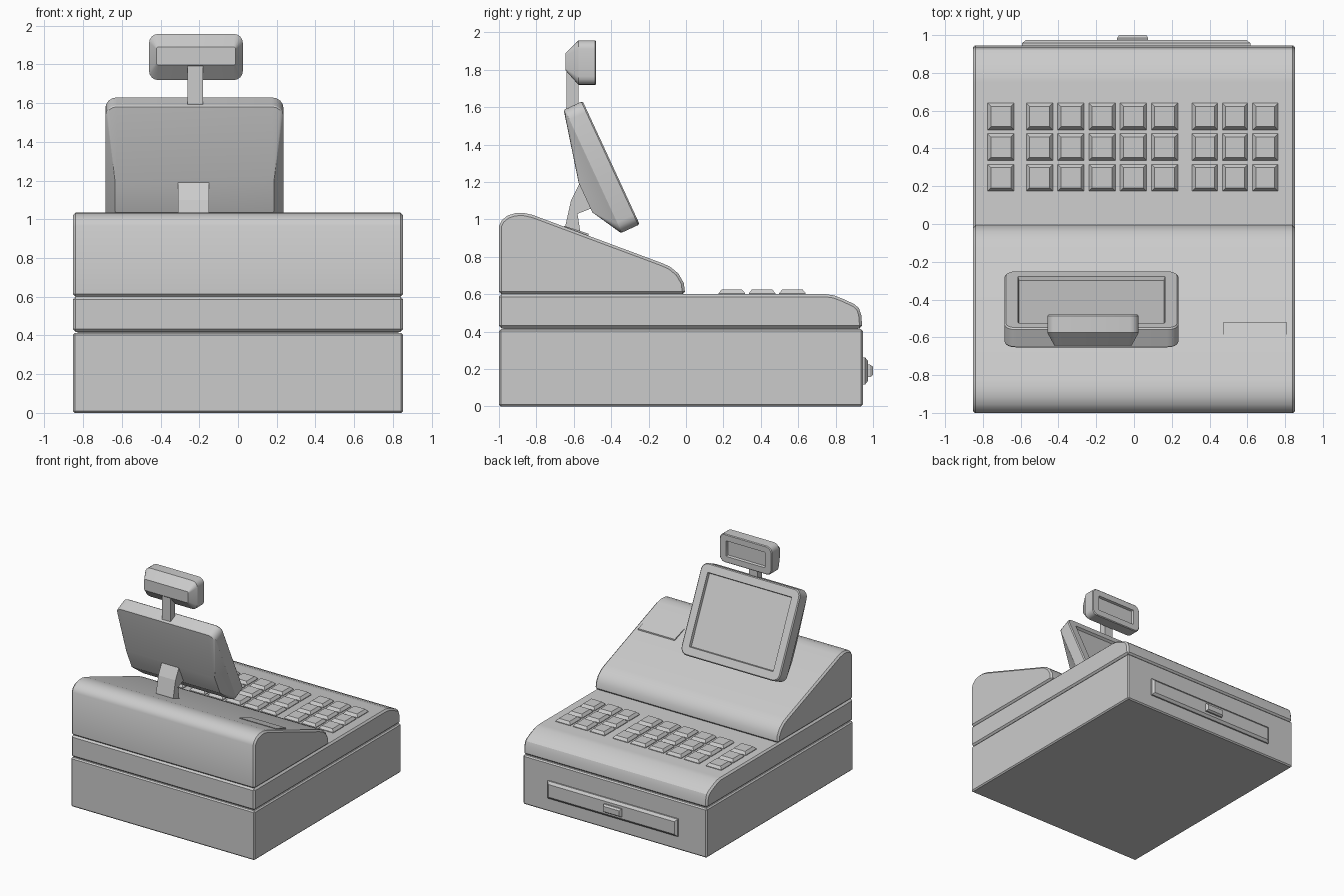
import bpy, bmesh, math
from mathutils import Matrix, Vector

if "Cube" in bpy.data.objects:
    bpy.data.objects.remove(bpy.data.objects["Cube"])


def finish(bm, name, loc=(0, 0, 0), tilt=0.0, smooth=True):
    bmesh.ops.recalc_face_normals(bm, faces=bm.faces)
    mesh = bpy.data.meshes.new(name)
    bm.to_mesh(mesh)
    bm.free()
    ob = bpy.data.objects.new(name, mesh)
    bpy.context.collection.objects.link(ob)
    ob.location = loc
    ob.rotation_euler.x = tilt
    if smooth:
        bpy.ops.object.select_all(action='DESELECT')
        bpy.context.view_layer.objects.active = ob
        ob.select_set(True)
        bpy.ops.object.shade_smooth_by_angle(angle=math.radians(28))
    return ob


def extrude(name, profile, x0, x1, bevel=0.0, smooth=True):
    """Side profile of (y, z) points extruded along x, with its sharp edges chamfered."""
    bm = bmesh.new()
    face = bm.faces.new([bm.verts.new((x0, y, z)) for y, z in profile])
    new = bmesh.ops.extrude_face_region(bm, geom=[face])['geom']
    bmesh.ops.translate(bm, vec=(x1 - x0, 0, 0),
                        verts=[v for v in new if isinstance(v, bmesh.types.BMVert)])
    bmesh.ops.recalc_face_normals(bm, faces=bm.faces)
    if bevel:
        sharp = [e for e in bm.edges if e.calc_face_angle(0) > math.radians(50)]
        bmesh.ops.bevel(bm, geom=sharp, offset=bevel, segments=1,
                        affect='EDGES', clamp_overlap=True)
    return finish(bm, name, smooth=smooth)


def loft(name, rings, loc, tilt=0.0, seg=4, smooth=True):
    """Rounded rectangles (depth y, half width, half height, radius, z shift) skinned in order."""
    bm = bmesh.new()
    loops = []
    for y, w, h, r, dz in rings:
        loop = []
        for k, (sx, sz) in enumerate([(1, 1), (-1, 1), (-1, -1), (1, -1)]):
            for i in range(seg + 1):
                a = math.pi / 2 * (k + (i / seg if seg else 0.5))
                loop.append(bm.verts.new((sx * (w - r) + r * math.cos(a), y,
                                          sz * (h - r) + r * math.sin(a) + dz)))
        loops.append(loop)
    n = len(loops[0])
    for a, b in zip(loops, loops[1:]):
        for i in range(n):
            j = (i + 1) % n
            bm.faces.new((a[i], a[j], b[j], b[i]))
    bm.faces.new(loops[0])
    bm.faces.new(loops[-1])
    return finish(bm, name, loc, tilt, smooth)


def rect(y0, y1, z0, z1):
    return [(y0, z0), (y1, z0), (y1, z1), (y0, z1)]


W = 0.853

# Cabinet: drawer base, keyboard body, printer housing and the recessed seams between them
extrude("drawer_base", rect(-1, 0.945, 0, 0.413), -W, W, 0.01)
extrude("keyboard_body", [(-1, 0.418), (0.943, 0.418), (0.937, 0.49), (0.925, 0.525),
                          (0.9, 0.547), (0.84, 0.575), (0.79, 0.594), (0.75, 0.6),
                          (-1, 0.6)], -W, W, 0.014)
extrude("printer_housing", [(-1, 0.6), (-1, 0.965), (-0.985, 0.995), (-0.955, 1.02),
                            (-0.915, 1.033), (-0.87, 1.035), (-0.82, 1.024),
                            (-0.13, 0.767), (-0.085, 0.747), (-0.04, 0.71),
                            (-0.012, 0.66), (-0.004, 0.6)], -W, W, 0.014)
extrude("lower_seam", rect(-0.975, 0.92, 0.38, 0.45), -0.83, 0.83)
extrude("upper_seam", rect(-0.975, -0.03, 0.57, 0.63), -0.83, 0.83)

# Receipt cover, lifted slightly at its lower edge
extrude("receipt_cover", [(-0.65, 0.945), (-0.652, 0.966), (-0.522, 0.924), (-0.522, 0.895)],
        0.47, 0.81)

# Keys: three groups of columns, three rows
columns = [-0.705] + [-0.5 + 0.1655 * i for i in range(5)] + [0.375 + 0.16 * i for i in range(3)]
for row in range(3):
    for col, x in enumerate(columns):
        hw = 0.067 if col > 5 else 0.07
        loft(f"key_{row}_{col}", [(-0.01, hw, 0.071, 0, 0), (0.005, hw, 0.071, 0, 0),
                                  (0.026, hw - 0.017, 0.054, 0, 0)],
             (x, 0.245 + 0.162 * row, 0.6), math.pi / 2, seg=0, smooth=False)

# Drawer front plate and its latch
loft("drawer_plate", [(-0.01, 0.605, 0.073, 0, 0), (0.012, 0.605, 0.073, 0, 0),
                      (0.028, 0.585, 0.053, 0, 0)], (0.012, 0.945, 0.19), seg=0, smooth=False)
loft("drawer_latch", [(-0.01, 0.082, 0.033, 0, 0), (0.015, 0.082, 0.033, 0, 0),
                      (0.03, 0.072, 0.022, 0, 0)], (-0.007, 0.97, 0.19), seg=0, smooth=False)

# Operator screen: recessed glass, rounded bezel, bulged back
loft("operator_screen", [(-0.022, 0.385, 0.288, 0.004, 0), (0, 0.39, 0.293, 0.004, 0),
                         (0, 0.452, 0.355, 0.052, 0), (-0.008, 0.46, 0.363, 0.06, 0),
                         (-0.105, 0.46, 0.363, 0.06, 0), (-0.113, 0.455, 0.358, 0.055, 0),
                         (-0.203, 0.41, 0.087, 0.004, -0.111)],
     (-0.225, -0.4, 1.303), math.radians(24.8))

# Screen stand rising from the housing slope
extrude("screen_stand", [(-0.645, 0.94), (-0.645, 0.965), (-0.615, 1.1), (-0.565, 1.2),
                         (-0.46, 1.1), (-0.49, 1.065), (-0.58, 1.03), (-0.56, 0.9)],
        -0.31, -0.15, smooth=False)

# Customer display on its pole
extrude("display_pole", rect(-0.638, -0.576, 1.57, 1.8), -0.26, -0.18, smooth=False)
loft("customer_display", [(-0.02, 0.175, 0.06, 0.004, 0), (0, 0.18, 0.065, 0.004, 0),
                          (0, 0.236, 0.113, 0.043, 0), (-0.006, 0.242, 0.119, 0.046, 0),
                          (-0.095, 0.242, 0.119, 0.046, 0),
                          (-0.163, 0.205, 0.047, 0.012, 0.005)],
     (-0.217, -0.48, 1.838))
